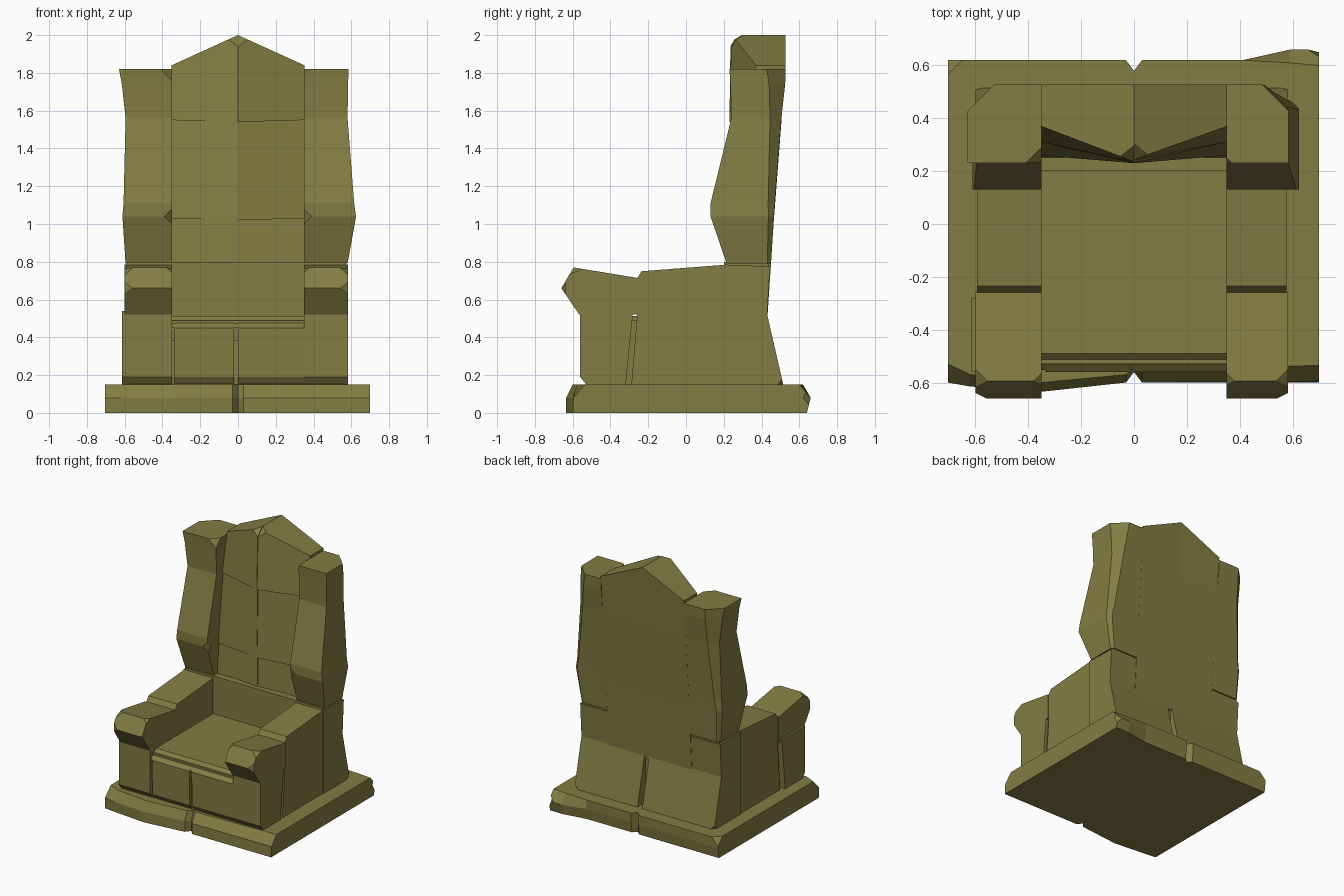
import bpy, bmesh
from mathutils import Vector

if "Cube" in bpy.data.objects:
    bpy.data.objects.remove(bpy.data.objects["Cube"])

stone = bpy.data.materials.new("olive stone")
stone.diffuse_color = (0.228, 0.205, 0.056, 1)
stone.use_nodes = True
stone.node_tree.nodes["Principled BSDF"].inputs["Base Color"].default_value = stone.diffuse_color


def loft(name, rings, chips=()):
    """Skin a list of equal-length point rings, cap the ends, chip chosen corners."""
    bm = bmesh.new()
    vs = [[bm.verts.new(p) for p in r] for r in rings]
    n = len(vs[0])
    for a, b in zip(vs, vs[1:]):
        for i in range(n):
            j = (i + 1) % n
            bm.faces.new((a[i], a[j], b[j], b[i]))
    bm.faces.new(vs[0])
    bm.faces.new(vs[-1])
    bmesh.ops.recalc_face_normals(bm, faces=bm.faces)
    for point, width in chips:
        v = min(bm.verts, key=lambda q: (q.co - Vector(point)).length)
        bmesh.ops.bevel(bm, geom=[v], offset=width, segments=1, affect='VERTICES')
    bmesh.ops.recalc_face_normals(bm, faces=bm.faces)
    me = bpy.data.meshes.new(name)
    bm.to_mesh(me)
    bm.free()
    me.materials.append(stone)
    ob = bpy.data.objects.new(name, me)
    bpy.context.collection.objects.link(ob)
    return ob


def prism(name, profile, x0, x1, chips=()):
    """Extrude a (y, z) side profile from x0 to x1."""
    return loft(name, [[(x, y, z) for y, z in profile] for x in (x0, x1)], chips)


# base slab, with split notches front and back
low = [(-.705, -.6), (-.62, -.61), (-.35, -.635), (-.03, -.60), (0, -.56), (.03, -.60), (.70, -.60),
       (.70, .64), (.59, .64), (.41, .61), (.03, .61), (0, .58), (-.03, .61), (-.705, .61)]
mid = [(-.705, -.6), (-.62, -.615), (-.35, -.635), (-.03, -.60), (0, -.56), (.03, -.60), (.70, -.595),
       (.70, .66), (.59, .66), (.41, .62), (.03, .62), (0, .58), (-.03, .62), (-.705, .62)]
top = [(-.705, -.53), (-.62, -.57), (-.35, -.60), (-.03, -.57), (0, -.54), (.03, -.555), (.70, -.535),
       (.70, .60), (.59, .61), (.41, .62), (.03, .62), (0, .58), (-.03, .62), (-.705, .62)]
loft("base_slab", [[(x, y, z) for x, y in r] for r, z in ((low, 0), (mid, .08), (top, .15))],
     [((-.705, .62, .15), .055), ((.70, .66, .08), .04)])

# inner core seen in the joints
prism("core", [(-.53, .13), (.42, .13), (.42, .49), (-.53, .49)], -.57, .56)

# seat front blocks and seat top
seat = [(-.52, .14), (-.555, .19), (-.56, .45), (-.49, .51), (.25, .51), (.25, .14)]
prism("seat_block_left", seat, -.335, -.02)
prism("seat_block_right", seat, 0, .36)
prism("seat_top", [(-.545, .38), (-.553, .452), (-.49, .512), (.3, .512), (.3, .38)], -.36, .36)

# arms: front post, hand rest, middle block and rear block on each side
for side, s, xo in (("left", -1, .60), ("right", 1, .583)):
    xi = .35 * s
    prism("arm_post_" + side, [(-.52, .14), (-.56, .19), (-.56, .54), (-.28, .54), (-.32, .14)],
          xi, s * (xo + (.015 if s < 0 else 0)))
    prism("hand_rest_" + side, [(-.565, .52), (-.66, .66), (-.595, .77), (-.26, .715), (-.26, .52)],
          xi, s * xo, [((xi, -.595, .77), .03), ((s * xo, -.595, .77), .045),
                       ((s * xo, -.66, .66), .04)])
    prism("arm_block_" + side,
          [(-.29, .14), (-.26, .5), (-.26, .71), (-.235, .75), (.22, .785), (.22, .14)],
          xi, s * (xo - .006))
    # rear block with a joint between the halves
    prism("rear_block_" + side,
          [(.2, .14), (.2, .785), (.445, .775), (.43, .52), (.515, .15)],
          .02 * s + .03, s * xo, [((s * xo, .515, .15), .03)])
    prism("rear_sill_" + side, [(.2, .5), (.2, .80), (.44, .80), (.428, .5)], 0, s * (xo - .012))

# back pillars: z, outer x left, outer x right, front y, back y, corner chamfer
rows = [(.79, .595, .58, .215, .45, .02), (1.04, .612, .625, .13, .466, .03),
        (1.11, .606, .615, .13, .47, .035), (1.56, .595, .58, .24, .505, .06),
        (1.74, .615, .583, .235, .525, .085), (1.82, .63, .585, .23, .528, .1)]
for side, s in (("left", -1), ("right", 1)):
    rings = []
    for z, xl, xr, f, b, c in rows:
        xo = xl if s < 0 else xr
        rings.append([(s * .35, f, z), (s * xo, f, z), (s * xo, b - c, z),
                      (s * (xo - c), b, z), (s * .35, b, z)])
    loft("back_pillar_" + side, rings,
         [((s * .35, .23, 1.82), .06 if s < 0 else .02), ((s * .35, .13, 1.04), .04)])

# back panel: three courses per half, leaning away at the sides, peaked on top
# z bottom, z top, side y bottom, side y top, back y bottom, back y top
courses = [(.49, 1.03, .225, .27, .43, .465), (1.03, 1.55, .26, .32, .465, .505),
           (1.55, 1.84, .31, .37, .505, .528)]
for side, s in (("left", -1), ("right", 1)):
    for k, (z0, z1, f0, f1, b0, b1) in enumerate(courses):
        peak = 2.0 if k == 2 else z1 - .01
        base = z0 - .01 if k else z0
        x = .352 * s
        step = .008 if s > 0 else 0
        loft(f"back_panel_{side}_{k + 1}",
             [[(0, .23, base), (x, f0, z0), (x, b0, z0), (0, b0, base)],
              [(0, .236 + step, peak), (x, f1, z1), (x, b1, z1), (0, b1, peak)]],
             [((0, .236, 2.0), .06)] if k == 2 else ())
